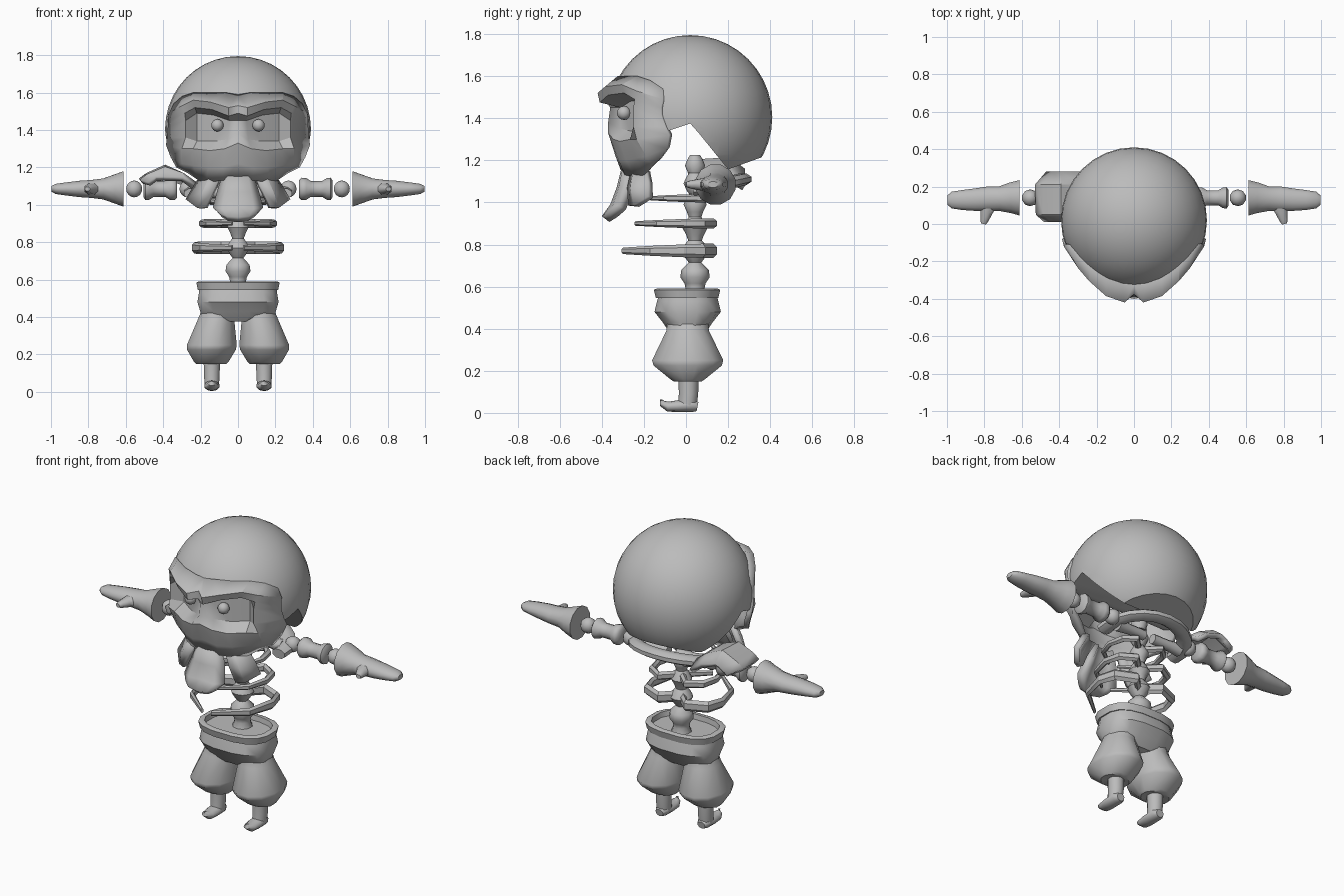
import bpy, bmesh, math
from mathutils import Vector

if "Cube" in bpy.data.objects:
    bpy.data.objects.remove(bpy.data.objects["Cube"])

bone = bpy.data.materials.new("bone_grey")
bone.diffuse_color = (0.5, 0.5, 0.5, 1)
bone.use_nodes = True
bone.node_tree.nodes["Principled BSDF"].inputs["Base Color"].default_value = bone.diffuse_color


def finish(name, bm, mirror=False, thick=0, angle=35):
    """Turn a bmesh into a shaded, optionally mirrored or thickened object."""
    bmesh.ops.recalc_face_normals(bm, faces=bm.faces)
    me = bpy.data.meshes.new(name)
    bm.to_mesh(me)
    bm.free()
    me.materials.append(bone)
    ob = bpy.data.objects.new(name, me)
    bpy.context.collection.objects.link(ob)
    bpy.ops.object.select_all(action='DESELECT')
    ob.select_set(True)
    bpy.context.view_layer.objects.active = ob
    bpy.ops.object.shade_smooth_by_angle(angle=math.radians(angle))
    if mirror:
        m = ob.modifiers.new("mirror", 'MIRROR')
        m.merge_threshold = 0.002
    if thick:
        s = ob.modifiers.new("thickness", 'SOLIDIFY')
        s.thickness = thick
        s.offset = -1
    return ob


def tube(name, pts, n=10, mirror=False, angle=50, power=1.0):
    """Loft of elliptical rings; each point is x, y, z, half width, half height."""
    bm = bmesh.new()
    rings = []
    for i, (x, y, z, a, b) in enumerate(pts):
        c = Vector((x, y, z))
        t = Vector(pts[min(i + 1, len(pts) - 1)][:3]) - Vector(pts[max(i - 1, 0)][:3])
        t.normalize()
        if abs(t.z) > 0.8 or t.length < 0.5:
            u, v = Vector((1, 0, 0)), Vector((0, 1, 0))
        else:
            u = t.cross(Vector((0, 0, 1))).normalized()
            v = u.cross(t)
        ring = []
        for k in range(n):
            w = 2 * math.pi * (k + 0.5) / n
            cs, sn = math.cos(w), math.sin(w)
            cs = math.copysign(abs(cs) ** power, cs)
            sn = math.copysign(abs(sn) ** power, sn)
            ring.append(bm.verts.new(c + u * a * cs + v * b * sn))
        rings.append(ring)
    for r, s in zip(rings, rings[1:]):
        for k in range(n):
            bm.faces.new((r[k], r[(k + 1) % n], s[(k + 1) % n], s[k]))
    bm.faces.new(rings[0])
    bm.faces.new(rings[-1])
    return finish(name, bm, mirror, 0, angle)


def sheet(name, rows, mirror=True, thick=0.03, angle=25, out=(0, -1, 0)):
    """Grid surface through rows of points, thickened away from direction out."""
    bm = bmesh.new()
    vs = [[bm.verts.new(p) for p in r] for r in rows]
    for r, s in zip(vs, vs[1:]):
        for k in range(len(r) - 1):
            bm.faces.new((r[k], s[k], s[k + 1], r[k + 1]))
    bm.normal_update()
    ob = finish(name, bm, mirror, thick, angle)
    total = sum((p.normal * p.area for p in ob.data.polygons), Vector())
    if total.dot(Vector(out)) < 0:
        ob.data.flip_normals()
    return ob


def ball(name, loc, r, mirror=False, seg=12):
    bm = bmesh.new()
    bmesh.ops.create_uvsphere(bm, u_segments=seg, v_segments=8, radius=r)
    bmesh.ops.translate(bm, verts=bm.verts, vec=loc)
    return finish(name, bm, mirror, 0, 60)


# Cranium: sphere with the jaw and face space cut away along a side profile
bm = bmesh.new()
bmesh.ops.create_uvsphere(bm, u_segments=32, v_segments=20, radius=0.39)
bmesh.ops.translate(bm, verts=bm.verts, vec=(0, 0.02, 1.405))
cranium = finish("cranium", bm)
profile = [(0.6, 1.26), (0.375, 1.22), (0.2, 1.157), (0.06, 1.33), (0.02, 1.375),
           (-0.10, 1.335), (-0.13, 1.34), (-0.13, 1.54), (-0.6, 1.54), (-0.6, 0.9), (0.6, 0.9)]
bm = bmesh.new()
f = bm.faces.new([bm.verts.new((-0.6, y, z)) for y, z in profile])
ext = bmesh.ops.extrude_face_region(bm, geom=[f])["geom"]
bmesh.ops.translate(bm, verts=[e for e in ext if isinstance(e, bmesh.types.BMVert)], vec=(1.2, 0, 0))
cutter = finish("jaw_cutter", bm)
cutter.hide_render = True
cut = cranium.modifiers.new("cut", 'BOOLEAN')
cut.object = cutter
cut.operation = 'DIFFERENCE'
cut.solver = 'EXACT'
bpy.context.view_layer.objects.active = cranium
bpy.ops.object.modifier_apply(modifier="cut")
bpy.data.objects.remove(cutter)
cranium.select_set(True)
bpy.context.view_layer.objects.active = cranium
bpy.ops.object.shade_smooth_by_angle(angle=math.radians(30))

# Face: brow ridge, sunken sockets, nose and cheeks
sheet("face", [
    [(0, -.325, 1.59), (.06, -.325, 1.60), (.15, -.29, 1.60), (.24, -.23, 1.60), (.30, -.17, 1.58), (.345, -.11, 1.54)],
    [(0, -.375, 1.53), (.05, -.42, 1.52), (.15, -.385, 1.55), (.24, -.305, 1.56), (.30, -.235, 1.53), (.37, -.11, 1.49)],
    [(0, -.385, 1.49), (.05, -.41, 1.475), (.14, -.37, 1.51), (.23, -.295, 1.52), (.285, -.245, 1.49), (.375, -.12, 1.45)],
    [(0, -.36, 1.45), (.045, -.31, 1.45), (.13, -.265, 1.48), (.22, -.20, 1.49), (.28, -.25, 1.45), (.375, -.12, 1.42)],
    [(0, -.37, 1.38), (.055, -.31, 1.35), (.13, -.265, 1.34), (.22, -.20, 1.34), (.28, -.25, 1.36), (.38, -.10, 1.36)],
    [(0, -.37, 1.33), (.07, -.345, 1.30), (.15, -.315, 1.29), (.24, -.265, 1.30), (.30, -.235, 1.30), (.385, -.08, 1.32)],
    [(0, -.335, 1.22), (.08, -.32, 1.20), (.16, -.285, 1.20), (.24, -.24, 1.21), (.30, -.19, 1.22), (.36, -.09, 1.255)],
    [(0, -.305, 1.14), (.08, -.29, 1.13), (.17, -.24, 1.12), (.21, -.20, 1.13), (.27, -.16, 1.17), (.33, -.13, 1.20)],
])
ball("eye", (0.11, -0.295, 1.425), 0.033, True)

# Beard: one broad middle lock and a lock on each side
sheet("beard_middle", [
    [(0, -.305, 1.17), (.05, -.30, 1.17), (.08, -.27, 1.17)],
    [(0, -.33, 1.07), (.07, -.32, 1.07), (.11, -.28, 1.08)],
    [(0, -.36, .99), (.085, -.35, .98), (.135, -.32, .985)],
    [(0, -.40, .935), (.06, -.39, .94), (.10, -.36, .955)],
], thick=0.045)
sheet("beard_side", [
    [(.09, -.26, 1.16), (.15, -.25, 1.16), (.20, -.19, 1.16)],
    [(.135, -.28, 1.07), (.19, -.265, 1.07), (.24, -.18, 1.10)],
    [(.175, -.275, .985), (.22, -.25, .985), (.28, -.18, 1.03)],
], thick=0.035)

# Spine: stacked waisted vertebrae
spine = [(0.55, .06), (0.59, .045), (0.615, .05), (0.645, .07), (0.68, .065), (0.715, .03)]
for z, r in ((0.77, .065), (0.88, .06), (0.99, .055), (1.09, .055), (1.175, .048)):
    spine += [(z - .035, r * .7), (z, r), (z + .03, r * .75), (z + .05, r * .5)]
tube("spine", [(0, .043, z, r, r) for z, r in spine], 10)

# Ribs: tapering hooked bars that almost meet in front
for i, (z, w, front, h) in enumerate(((.77, .24, -.30, .034), (.90, .20, -.24, .024), (1.02, .17, -.18, .02))):
    tube(f"rib_{i + 1}", [(.02, .06, z, .02, h), (.09, .13, z, .02, h), (w * .85, .08, z, .02, h),
                          (w * .97, -.01, z, .016, h * .9), (w * .8, front * .55, z, .014, h * .7),
                          (.03, front, z, .008, h * .45)], 6, True, 30)

# Collar: broad band curving around the back of the neck
arc = []
for k in range(13):
    w = math.radians(-10 + 200 * k / 12)
    arc.append((.25 * math.cos(w), .07 + .20 * math.sin(w), 1.06 + .05 * max(0, math.sin(w)), .045, .03))
tube("collar", arc, 8)

# Shoulder pad on one side only
pad = [(.01, 1.13, 1.15, 1.12, .48), (.05, 1.15, 1.205, 1.135, .525),
       (.21, 1.15, 1.215, 1.14, .53), (.28, 1.11, 1.16, 1.11, .47)]
sheet("shoulder_pad", [[(-.22, y, a - .03), (-.29, y, a + .02), (-.39, y, b), (-t + .04, y, c + .03), (-t, y, c)]
                       for y, a, b, c, t in pad], False, 0.03, out=(0, 0, 1))

# Arms: joints, forearm bones and flared gloves
AY, AZ = 0.14, 1.085
ball("shoulder_joint", (.27, AY, AZ), .045, True, 10)
ball("elbow_joint", (.555, AY, AZ), .045, True, 10)
tube("arm_bone", [(x, AY, AZ, r, r) for x, r in ((.325, .045), (.34, .06), (.365, .058), (.39, .042),
     (.45, .042), (.475, .058), (.495, .06), (.505, .045))], 10, True)
tube("shoulder_bone", [(x, AY - .02, AZ - .02, r, r) for x, r in ((.03, .03), (.14, .03), (.22, .04))], 8, True)
tube("glove", [(.612, AY, AZ, .098, .098), (.66, AY, AZ, .085, .08), (.72, AY - .005, AZ, .068, .058),
               (.78, AY - .005, AZ, .068, .05), (.85, AY - .01, AZ, .062, .045), (.92, AY - .012, AZ, .055, .036),
               (.975, AY - .012, AZ, .046, .028), (.998, AY - .012, AZ, .025, .015)], 12, True)
tube("thumb", [(.78, .10, AZ, .05, .035), (.79, .06, AZ, .035, .028), (.80, .02, AZ, .024, .02),
               (.805, .0, AZ, .015, .012)], 8, True)

# Trousers: waistband with a sunken top, hips and ballooning legs
tube("waistband", [(0, .005, z, a, b) for z, a, b in ((.545, .20, .135), (.545, .218, .15), (.585, .226, .16),
     (.59, .215, .148), (.59, .195, .13), (.56, .19, .125))], 16, False, 35, .75)
tube("hips", [(0, .008, z, a, b) for z, a, b in ((.55, .21, .142), (.53, .212, .148), (.48, .22, .16),
     (.43, .205, .12), (.40, .20, .10), (.375, .12, .08))], 16, False, 35, .75)
tube("trouser_leg", [(x, .008, z, a, b) for x, z, a, b in ((.11, .43, .09, .10), (.117, .39, .10, .105),
     (.14, .25, .138, .175), (.142, .225, .135, .168), (.143, .16, .095, .085), (.143, .15, .085, .07),
     (.143, .155, .04, .04))], 12, True, 45)

# Shins and curled shoes
tube("shin", [(.14, .012, .17, .046, .048), (.14, .012, .09, .044, .046), (.14, .005, .03, .04, .045)], 10, True)
tube("shoe", [(.14, .055, .03, .025, .022), (.14, .03, .035, .04, .031), (.14, -.04, .032, .042, .028),
              (.14, -.085, .03, .036, .024), (.14, -.113, .045, .022, .016), (.14, -.118, .063, .008, .006)], 10, True)
